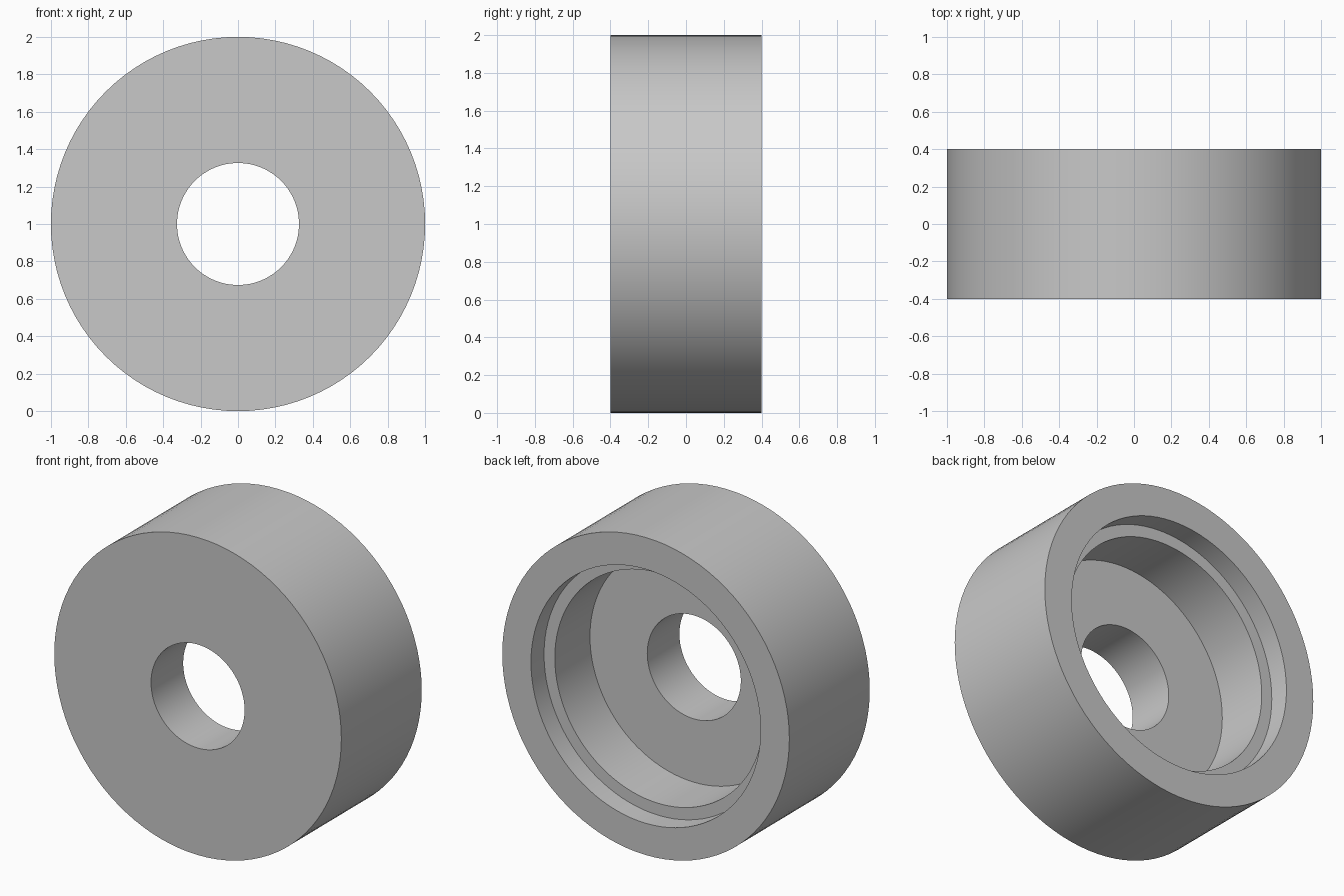
import bpy, bmesh, math
from mathutils import Matrix, Vector

cube = bpy.data.objects.get("Cube")
if cube:
    bpy.data.objects.remove(cube, do_unlink=True)

SEGMENTS = 96
CENTRE = Vector((0, 0, 1))

# One plain grey material
grey = bpy.data.materials.new("plain grey")
grey.use_nodes = True
colour = (0.58, 0.58, 0.58, 1)
grey.diffuse_color = colour
grey.node_tree.nodes["Principled BSDF"].inputs["Base Color"].default_value = colour

# Closed cross-section as (radius, y): bore, front face, rim, stepped rear recess
half = 0.4
ledge = half - 0.13
floor = half - 0.48
profile = [(0.326, floor), (0.326, -half), (1.0, -half), (1.0, half),
           (0.8, half), (0.8, ledge), (0.725, ledge), (0.725, floor)]

# Lathe the section around the y axis
bm = bmesh.new()
rings = []
for i in range(SEGMENTS):
    turn = Matrix.Rotation(math.tau * i / SEGMENTS, 3, 'Y')
    rings.append([bm.verts.new(CENTRE + turn @ Vector((r, y, 0))) for r, y in profile])
count = len(profile)
for i, ring in enumerate(rings):
    following = rings[(i + 1) % SEGMENTS]
    for j in range(count):
        k = (j + 1) % count
        bm.faces.new((ring[j], ring[k], following[k], following[j]))
bmesh.ops.recalc_face_normals(bm, faces=bm.faces)

mesh = bpy.data.meshes.new("stepped_ring")
bm.to_mesh(mesh)
bm.free()
mesh.materials.append(grey)
ring_obj = bpy.data.objects.new("stepped_ring", mesh)
bpy.context.collection.objects.link(ring_obj)

# Smooth walls, crisp edges
bpy.ops.object.select_all(action='DESELECT')
ring_obj.select_set(True)
bpy.context.view_layer.objects.active = ring_obj
bpy.ops.object.shade_smooth_by_angle(angle=math.radians(30))
